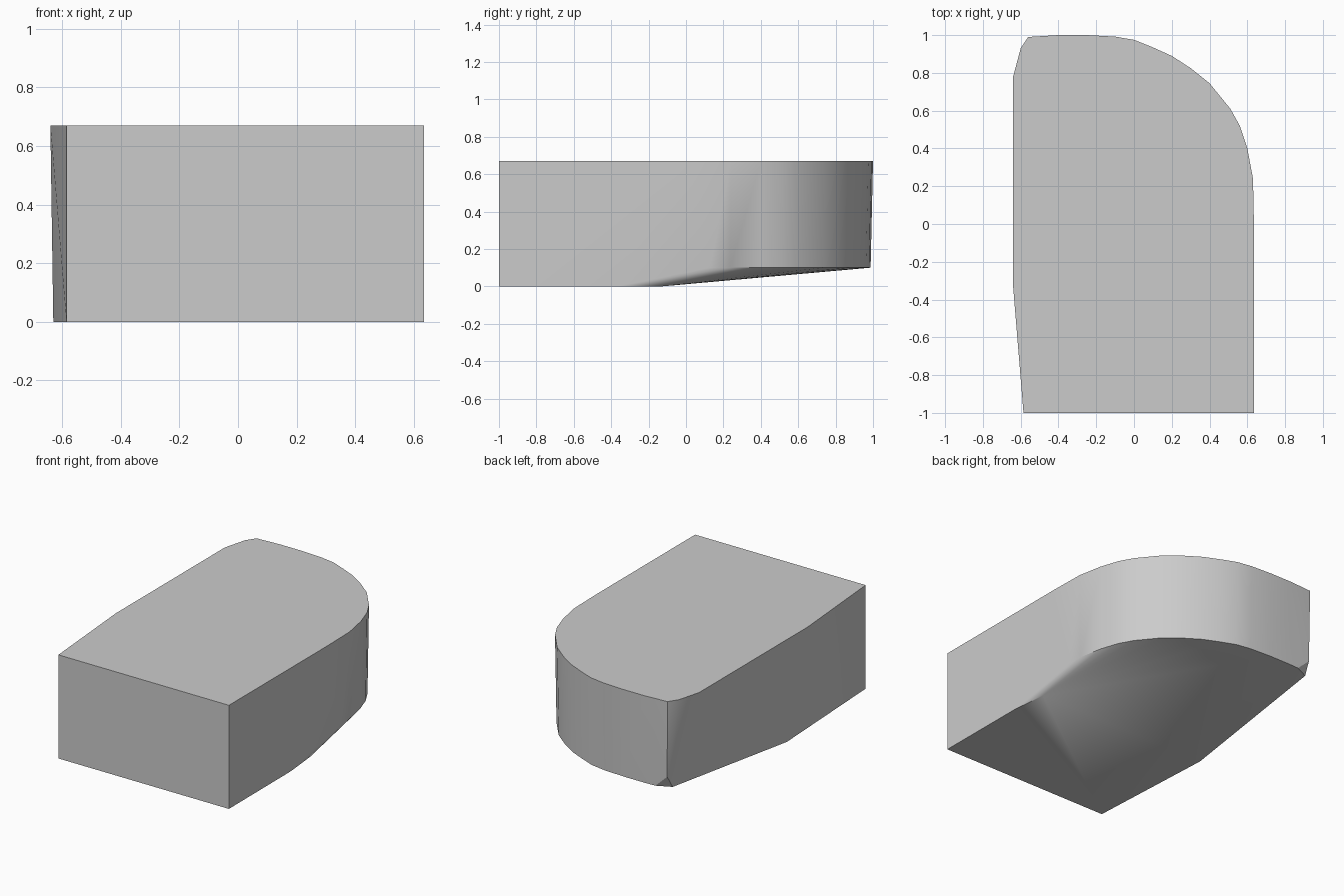
import bpy
import bmesh
import math

default = bpy.data.objects.get("Cube")
if default:
    bpy.data.objects.remove(default, do_unlink=True)

HEIGHT = 0.67
LEDGE = 0.10

# Plain grey material
grey = bpy.data.materials.new("light grey")
grey.use_nodes = True
colour = (0.6, 0.6, 0.6, 1)
grey.diffuse_color = colour
grey.node_tree.nodes["Principled BSDF"].inputs["Base Color"].default_value = colour

# Rounded back edge, from the long side round to the far corner
curve = [(0.635, 0.0), (0.63, 0.24), (0.6, 0.4), (0.56, 0.52), (0.51, 0.61),
         (0.4, 0.745), (0.3, 0.825), (0.2, 0.89), (0.1, 0.935), (0.0, 0.975),
         (-0.1, 0.992), (-0.25, 1.0), (-0.4, 1.0), (-0.56, 0.99)]
side = [(-0.6, 0.93), (-0.64, 0.78), (-0.64, -0.33)]
front = [(-0.585, -1.0), (0.635, -1.0)]

# Top outline, flat underside and raised rear underside
points = [(x, y, HEIGHT) for x, y in curve + side + front]
points += [(x, y, 0) for x, y in front]
points += [(0.633, -0.37, 0), (0.61, -0.13, 0), (-0.63, -0.13, 0)]
points += [(0.628, 0.13, LEDGE)]
points += [(x * 0.99, y * 0.987, LEDGE) for x, y in curve[1:-1]]
points += [(-0.47, 0.984, LEDGE), (-0.563, 0.94, LEDGE), (-0.555, 0.985, 0.18)]

# Wrap the outlines in one convex block
bm = bmesh.new()
for p in points:
    bm.verts.new(p)
result = bmesh.ops.convex_hull(bm, input=bm.verts[:])
loose = [v for v in bm.verts if not v.link_faces]
bmesh.ops.delete(bm, geom=loose, context="VERTS")
bmesh.ops.dissolve_limit(bm, angle_limit=math.radians(0.3),
                         verts=bm.verts[:], edges=bm.edges[:])
bmesh.ops.recalc_face_normals(bm, faces=bm.faces[:])

mesh = bpy.data.meshes.new("rounded_block")
bm.to_mesh(mesh)
bm.free()
mesh.materials.append(grey)
block = bpy.data.objects.new("rounded_block", mesh)
bpy.context.collection.objects.link(block)

# Smooth the curved wall, keep the rims sharp
bpy.ops.object.select_all(action="DESELECT")
block.select_set(True)
bpy.context.view_layer.objects.active = block
bpy.ops.object.shade_smooth_by_angle(angle=math.radians(30))
